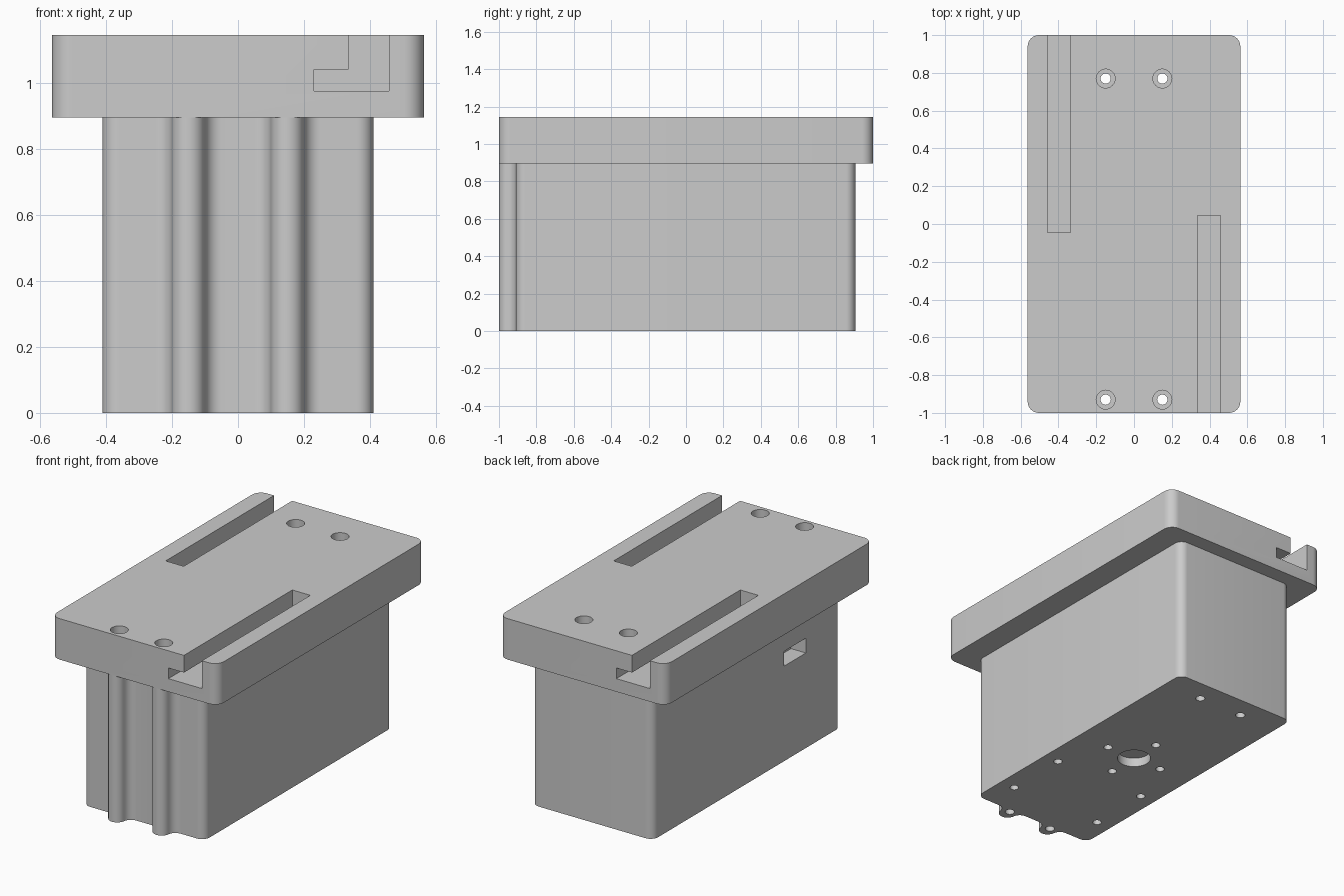
import bpy, bmesh, math

if "Cube" in bpy.data.objects:
    bpy.data.objects.remove(bpy.data.objects["Cube"])

grey = bpy.data.materials.new("light_grey")
grey.diffuse_color = (0.6, 0.6, 0.6, 1)
grey.use_nodes = True
grey.node_tree.nodes["Principled BSDF"].inputs["Base Color"].default_value = grey.diffuse_color


def prism(name, pts, z0, z1):
    """Extrude a closed outline from z0 to z1."""
    bm = bmesh.new()
    base = bm.faces.new([bm.verts.new((x, y, z0)) for x, y in pts])
    new = bmesh.ops.extrude_face_region(bm, geom=[base])["geom"]
    bmesh.ops.translate(bm, vec=(0, 0, z1 - z0),
                        verts=[v for v in new if isinstance(v, bmesh.types.BMVert)])
    bmesh.ops.recalc_face_normals(bm, faces=bm.faces)
    mesh = bpy.data.meshes.new(name)
    bm.to_mesh(mesh)
    bm.free()
    ob = bpy.data.objects.new(name, mesh)
    bpy.context.collection.objects.link(ob)
    mesh.materials.append(grey)
    return ob


def arc(cx, cy, r, a0, a1, n=8):
    return [(cx + r * math.cos(math.radians(a0 + (a1 - a0) * i / n)),
             cy + r * math.sin(math.radians(a0 + (a1 - a0) * i / n)))
            for i in range(n + 1)]


def box(x0, x1, y0, y1, z0, z1):
    return prism("cutter", [(x0, y0), (x1, y0), (x1, y1), (x0, y1)], z0, z1)


def cyl(x, y, r, z0, z1, n=32):
    return prism("cutter", arc(x, y, r, 0, 360, n)[:-1], z0, z1)


def cut(ob, cutter):
    mod = ob.modifiers.new("cut", "BOOLEAN")
    mod.operation, mod.solver, mod.object = "DIFFERENCE", "EXACT", cutter
    bpy.context.view_layer.objects.active = ob
    bpy.ops.object.modifier_apply(modifier=mod.name)
    bpy.data.objects.remove(cutter)


TOP, SEAM = 1.145, 0.895
SCREWS = [(sx * 0.15, y) for sx in (-1, 1) for y in (0.77, -0.93)]

# Cover plate with rounded corners
w, r = 0.563, 0.06
plate = prism("cover_plate",
              arc(w - r, 1 - r, r, 0, 90) + arc(r - w, 1 - r, r, 90, 180)
              + arc(r - w, r - 1, r, 180, 270) + arc(w - r, r - 1, r, 270, 360),
              SEAM, TOP)

# Undercut hanging slots, one the half-turn of the other
cut(plate, box(0.335, 0.457, -1.1, 0.045, 1.0, 1.3))
cut(plate, box(0.23, 0.457, -1.1, 0.045, 0.975, 1.04))
cut(plate, box(-0.457, -0.335, -0.045, 1.1, 1.0, 1.3))
cut(plate, box(-0.457, -0.23, -0.045, 1.1, 0.975, 1.04))

# Body outline: rounded box with two screw ribs blended into the front
w, r, front, back = 0.41, 0.05, -0.91, 0.905
outline = (arc(w - r, back - r, r, 0, 90) + arc(r - w, back - r, r, 90, 180)
           + arc(r - w, front + r, r, 180, 270))
for cx in (-0.15, 0.15):
    outline += arc(cx - 0.1, front - 0.05, 0.05, 90, 6)
    outline += arc(cx, -0.95, 0.05, 186, 354, 14)
    outline += arc(cx + 0.1, front - 0.05, 0.05, 174, 90)
outline += arc(w - r, front + r, r, 270, 360)
# Drop coincident points where neighbouring arcs meet
outline = [p for i, p in enumerate(outline) if math.dist(p, outline[i - 1]) > 0.002]
body = prism("housing_body", outline, 0, SEAM)

# Screw holes through both parts, countersunk in the cover
for x, y in SCREWS:
    cut(plate, cyl(x, y, 0.05, 1.045, 1.3))
    cut(plate, cyl(x, y, 0.027, 0.5, 1.3, 24))
    cut(body, cyl(x, y, 0.027, -0.1, 1.3, 24))

# Underside: shallow centre pocket and mounting holes
cut(body, cyl(0, 0, 0.095, -0.1, 0.055))
for x, y in [(0.195, 0), (-0.195, 0), (0, 0.195), (0, -0.195),
             (0.31, -0.31), (-0.31, -0.31), (0.31, -0.7), (-0.31, -0.7)]:
    cut(body, cyl(x, y, 0.025, -0.1, 0.055, 24))

# Cable window in the left wall
cut(body, box(-0.6, -0.31, -0.57, -0.36, 0.58, 0.67))

# Smooth round surfaces, keep edges sharp
for ob in (plate, body):
    bpy.ops.object.select_all(action="DESELECT")
    ob.select_set(True)
    bpy.context.view_layer.objects.active = ob
    bpy.ops.object.shade_smooth_by_angle(angle=math.radians(30))
